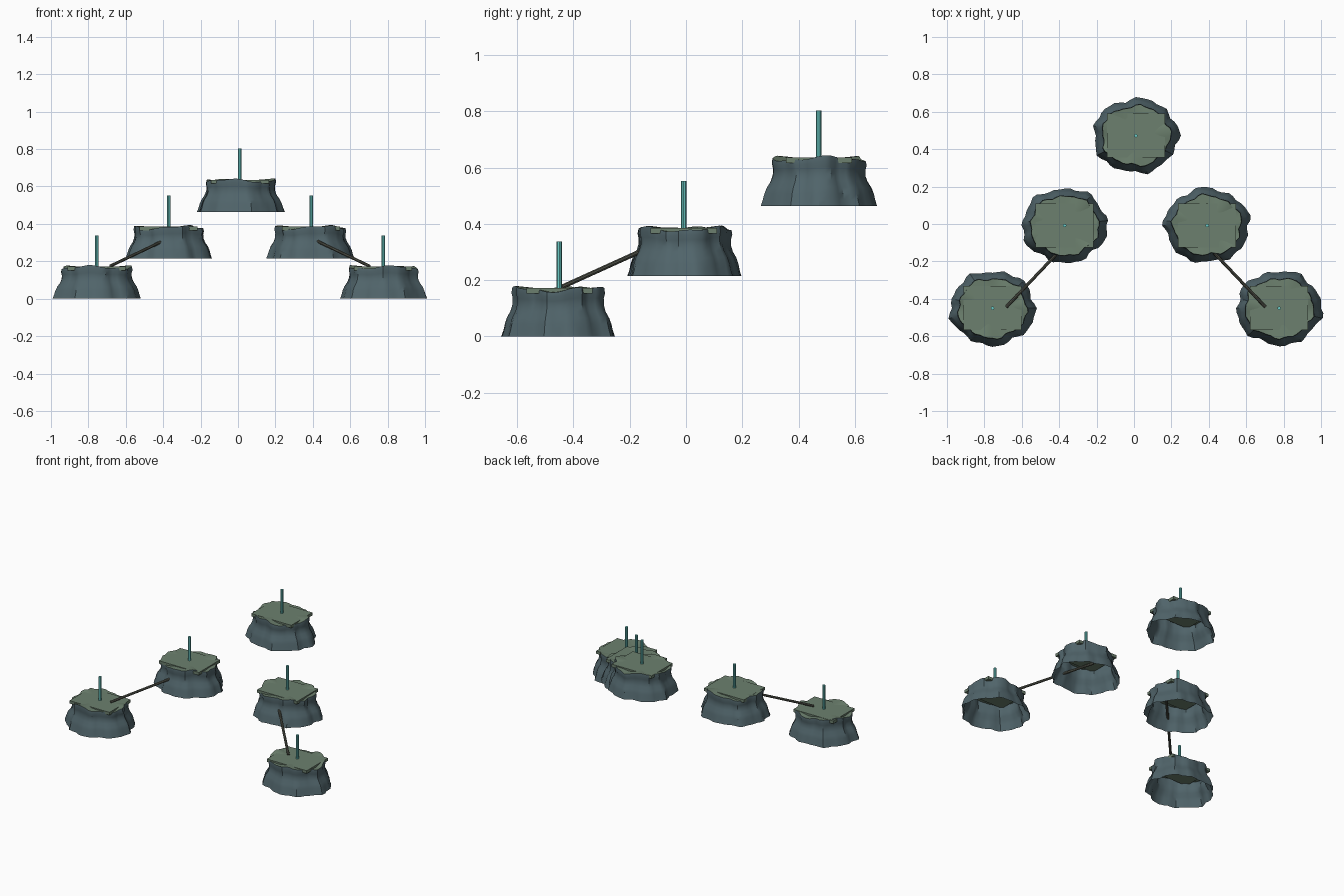
import bpy, bmesh, math, random
from mathutils import Vector

if "Cube" in bpy.data.objects:
    bpy.data.objects.remove(bpy.data.objects["Cube"])

random.seed(4)


def material(name, rgb):
    m = bpy.data.materials.new(name)
    m.diffuse_color = (*[(c / 255 / 12.92 if c < 10 else ((c / 255 + 0.055) / 1.055) ** 2.4) for c in rgb], 1)
    m.use_nodes = True
    m.node_tree.nodes["Principled BSDF"].inputs["Base Color"].default_value = m.diffuse_color
    return m


ROCK = material("slate rock", (80, 100, 106))
MOSS = material("moss green", (108, 128, 110))
GLOW = material("pale teal", (108, 205, 200))
WOOD = material("dark bridge", (88, 90, 80))


def finish(name, bm, mats, smooth=False):
    mesh = bpy.data.meshes.new(name)
    bm.to_mesh(mesh)
    bm.free()
    for m in mats:
        mesh.materials.append(m)
    ob = bpy.data.objects.new(name, mesh)
    bpy.context.collection.objects.link(ob)
    if smooth:
        bpy.ops.object.select_all(action='DESELECT')
        ob.select_set(True)
        bpy.context.view_layer.objects.active = ob
        bpy.ops.object.shade_smooth_by_angle(angle=math.radians(35))
    return ob


def rod(name, a, b, r, mat, sides=8):
    a, b = Vector(a), Vector(b)
    bm = bmesh.new()
    bmesh.ops.create_cone(bm, cap_ends=True, segments=sides, radius1=r, radius2=r, depth=(b - a).length)
    ob = finish(name, bm, [mat])
    ob.location = (a + b) / 2
    ob.rotation_euler = (b - a).to_track_quat('Z', 'Y').to_euler()


# height and radius scale of the rock shell, bottom to rim
PROFILE = [(0, 1.0), (0.022, 0.965), (0.044, 0.94), (0.066, 0.90), (0.088, 0.835),
           (0.11, 0.80), (0.132, 0.795), (0.15, 0.815), (0.168, 0.80)]
SEG = 48


def island(name, x, y, z):
    # open-bottomed ridged shell with a mossy cap
    ph = [random.uniform(0, 6.28) for _ in range(5)]
    bm = bmesh.new()
    rings = []
    for h, s in PROFILE:
        ring = []
        for i in range(SEG):
            a = math.tau * i / SEG
            k = 1 + 0.03 * math.sin(5 * a + ph[0]) + 0.03 * math.sin(9 * a + ph[1]) \
                + 0.022 * math.sin(15 * a + ph[2] + 12 * h)
            wave = 0.008 * math.sin(3 * a + ph[3]) + 0.004 * math.sin(7 * a + ph[4])
            ring.append(bm.verts.new((0.227 * s * k * math.cos(a), 0.198 * s * k * math.sin(a),
                                      h + wave * (h / 0.168) ** 2)))
        rings.append(ring)
    for lo, hi in zip(rings, rings[1:]):
        for i in range(SEG):
            j = (i + 1) % SEG
            bm.faces.new((lo[i], lo[j], hi[j], hi[i]))
    mid = bm.verts.new((0, 0, 0.163))
    for i in range(SEG):
        bm.faces.new((rings[-1][i], rings[-1][(i + 1) % SEG], mid)).material_index = 1
    finish(name + "_rock", bm, [ROCK, MOSS], True).location = (x, y, z)

    # flat mossy slab on top
    bm = bmesh.new()
    bmesh.ops.create_cube(bm, size=1)
    bmesh.ops.scale(bm, vec=(0.31, 0.235, 0.02), verts=bm.verts)
    finish(name + "_slab", bm, [MOSS]).location = (x, y, z + 0.162)

    # beacon post
    rod(name + "_post", (x, y, z + 0.165), (x, y, z + 0.338), 0.0095, GLOW)


island("back_island", 0.01, 0.472, 0.464)
for side, s in (("left", -1), ("right", 1)):
    island(side + "_middle_island", 0.01 + s * 0.381, -0.008, 0.214)
    island(side + "_front_island", 0.01 + s * 0.766, -0.45, 0)
    # sloping bridge beam from front to middle island
    rod(side + "_bridge", (0.01 + s * 0.692, -0.443, 0.175), (0.01 + s * 0.30, -0.03, 0.362), 0.0085, WOOD)
